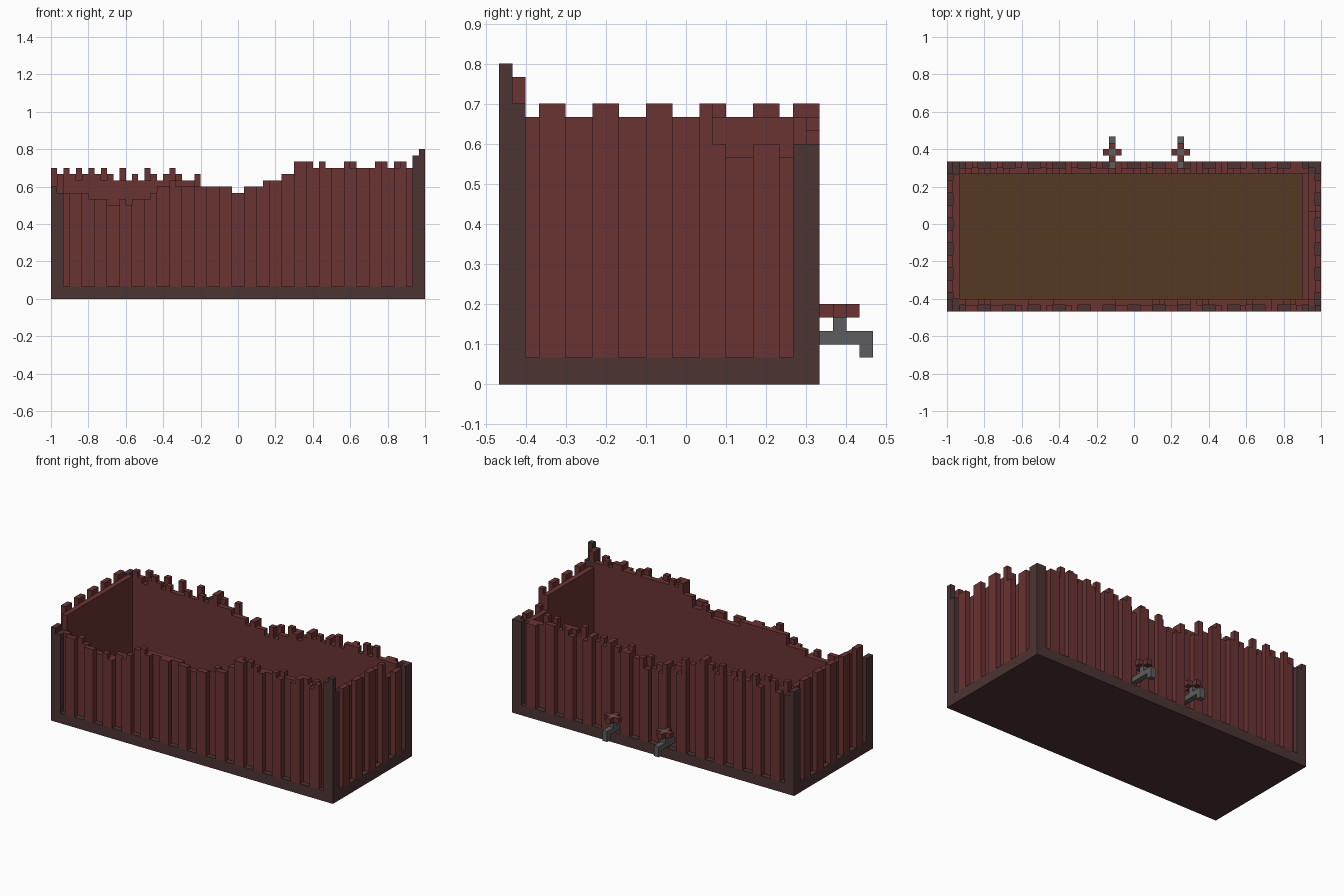
import bpy
import bmesh
import random
from mathutils import Matrix, Vector

random.seed(4)
if "Cube" in bpy.data.objects:
    bpy.data.objects.remove(bpy.data.objects["Cube"])

U = 2 / 60                      # one block
NX, NY = 60, 24                 # footprint in blocks
ORIGIN = Vector((-30, -14, 0))  # front corner of the footprint


def material(name, rgb):
    m = bpy.data.materials.new(name)
    m.use_nodes = True
    col = (*rgb, 1)
    m.diffuse_color = col
    m.node_tree.nodes["Principled BSDF"].inputs["Base Color"].default_value = col
    return m


RED = material("red wood", (0.147, 0.033, 0.033))
DARK = material("dark wood", (0.074, 0.033, 0.033))
SOIL = material("soil", (0.091, 0.042, 0.016))
METAL = material("grey metal", (0.11, 0.11, 0.11))


def build(name, mat, boxes):
    """Join boxes, each given as low and high block corners."""
    bm = bmesh.new()
    for lo, hi in boxes:
        lo, hi = Vector(lo), Vector(hi)
        mid = ((lo + hi) / 2 + ORIGIN) * U
        bmesh.ops.create_cube(bm, size=1, matrix=Matrix.Translation(mid)
                              @ Matrix.Diagonal((*((hi - lo) * U), 1)))
    mesh = bpy.data.meshes.new(name)
    bm.to_mesh(mesh)
    bm.free()
    mesh.materials.append(mat)
    ob = bpy.data.objects.new(name, mesh)
    bpy.context.collection.objects.link(ob)
    return ob


def profile(points, i):
    """Block height of a wall at cell i, interpolated between points."""
    for (a, ha), (b, hb) in zip(points, points[1:]):
        if i <= b:
            return round(ha + (hb - ha) * (i - a) / (b - a))


def runs(heights):
    """Merge neighbouring cells of equal height."""
    out = []
    for i, h in heights:
        if out and out[-1][1] == i and out[-1][2] == h:
            out[-1][1] = i + 1
        else:
            out.append([i, i + 1, h])
    return out


def wall(name, length, along_x, inner, outer, points, lining=(0,), planks=(1,)):
    """Continuous lining with paired planks standing proud of it."""
    def boxes(cells, rise, depth):
        for a, b, h in runs([(i, profile(points, i) + random.choice(rise)) for i in cells]):
            if along_x:
                yield (a, depth[0], 2), (b, depth[1], h)
            else:
                yield (depth[0], a, 2), (depth[1], b, h)

    build(name + "_lining", RED, boxes(range(2, length - 2), lining, inner))
    cells = [i for i in range(3, length - 3) if (i - 3) % 4 < 2]
    build(name + "_planks", RED, boxes(cells, planks, outer))


# Base slab, soil and the bare strip beside it
build("base", DARK, [((0, 0, 0), (NX, NY, 2))])
build("soil_bed", SOIL, [((2, 2, 2), (NX - 3, NY - 2, 3))])
build("bare_floor_strip", RED, [((NX - 3, 2, 2), (NX - 2, NY - 2, 2.2))])

# Broken walls
front = [(0, 17), (5, 16), (8, 15), (12, 15), (18, 17), (20, 18), (24, 18),
         (27, 17), (31, 17), (36, 18), (39, 21), (60, 21)]
back = [(0, 19), (20, 19), (25, 17), (31, 16), (36, 17), (44, 18), (60, 18)]
right = [(0, 20), (15, 20), (16, 17), (24, 17)]
left = [(0, 20), (24, 20)]
wall("front_wall", NX, True, (1, 2), (0, 1), front, (0, 0, 1), (0, 1, 1))
wall("back_wall", NX, True, (NY - 2, NY - 1), (NY - 1, NY), back, (0, 0, 1, 2), (0, 1, 2))
wall("right_wall", NY, False, (NX - 2, NX - 1), (NX - 1, NX), right)
wall("left_wall", NY, False, (1, 2), (0, 1), left)


# Corner posts: outer corner cell tallest, the three others stepped
def post(name, x, y, corner, x_side, y_side, inside):
    cx, cy = (0 if x == 0 else 1), (0 if y == 0 else 1)
    boxes = []
    for i in range(2):
        for j in range(2):
            h = {(True, True): corner, (False, True): x_side,
                 (True, False): y_side, (False, False): inside}[(i == cx, j == cy)]
            boxes.append(((x + i, y + j, 2), (x + i + 1, y + j + 1, h)))
    build(name, DARK, boxes)


post("front_right_post", NX - 2, 0, 24, 23, 21, 21)
post("front_left_post", 0, 0, 18, 17, 18, 17)
post("back_right_post", NX - 2, NY - 2, 18, 18, 18, 17)
post("back_left_post", 0, NY - 2, 20, 19, 20, 19)
build("front_right_splinter", RED, [((NX - 2, 1, 21), (NX - 1, 2, 23))])

# Taps on the back
for side, x in (("left", 26), ("right", 37)):
    build(side + "_tap_pipe", METAL, [
        ((x, NY - 1, 3), (x + 1, NY + 4, 4)),
        ((x, NY + 3, 2), (x + 1, NY + 4, 3)),
        ((x, NY + 1, 4), (x + 1, NY + 2, 6))])
    build(side + "_tap_handle", RED, [
        ((x + dx, NY + 1 + dy, 5), (x + dx + 1, NY + 2 + dy, 6))
        for dx, dy in ((-1, 0), (1, 0), (0, -1), (0, 1))])
